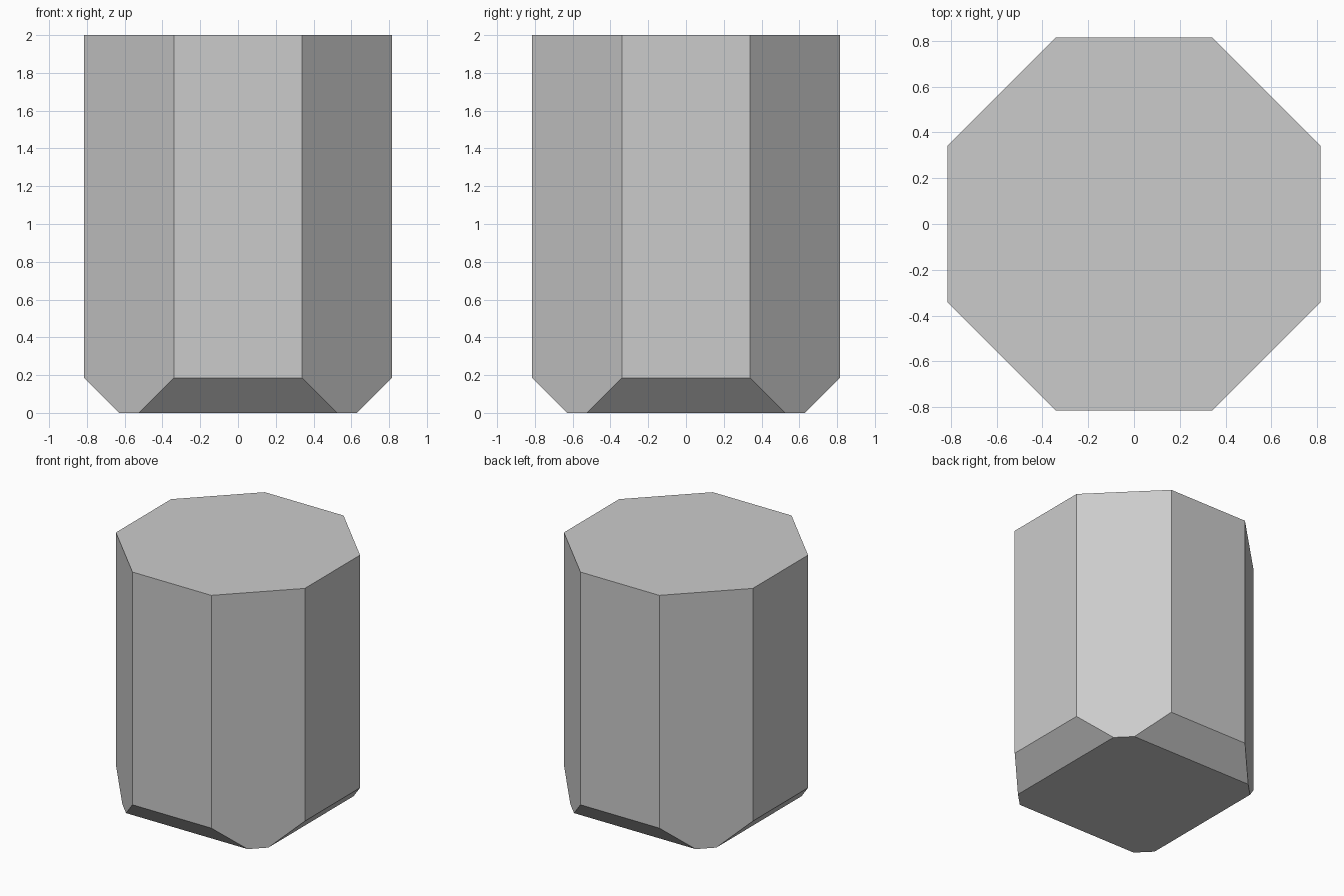
import bpy, bmesh

if "Cube" in bpy.data.objects:
    bpy.data.objects.remove(bpy.data.objects["Cube"])

HALF, CORNER = 0.815, 0.34      # octagon half width and half side length
CHAMFER, HEIGHT = 0.185, 2.0    # bottom chamfer size, total height


def ring(a, b, z):
    """Eight points of an octagon with half width a and half side b."""
    return [(sx * x, sy * y, z) for x, y in ((a, b), (b, a))
            for sx in (-1, 1) for sy in (-1, 1)]


# Octagonal block; its four axis-facing sides are chamfered at the bottom
points = (ring(HALF, CORNER, HEIGHT)
          + ring(HALF, CORNER, CHAMFER)
          + [(sx * x, sy * y, 0)
             for x, y in ((HALF - CHAMFER, CORNER + CHAMFER),
                          (CORNER + CHAMFER, HALF - CHAMFER))
             for sx in (-1, 1) for sy in (-1, 1)])

bm = bmesh.new()
for p in points:
    bm.verts.new(p)
bmesh.ops.convex_hull(bm, input=bm.verts[:])
bmesh.ops.dissolve_limit(bm, angle_limit=0.02, verts=bm.verts[:], edges=bm.edges[:])
bmesh.ops.recalc_face_normals(bm, faces=bm.faces[:])

mesh = bpy.data.meshes.new("octagonal_block")
bm.to_mesh(mesh)
bm.free()
block = bpy.data.objects.new("octagonal_block", mesh)
bpy.context.collection.objects.link(block)
